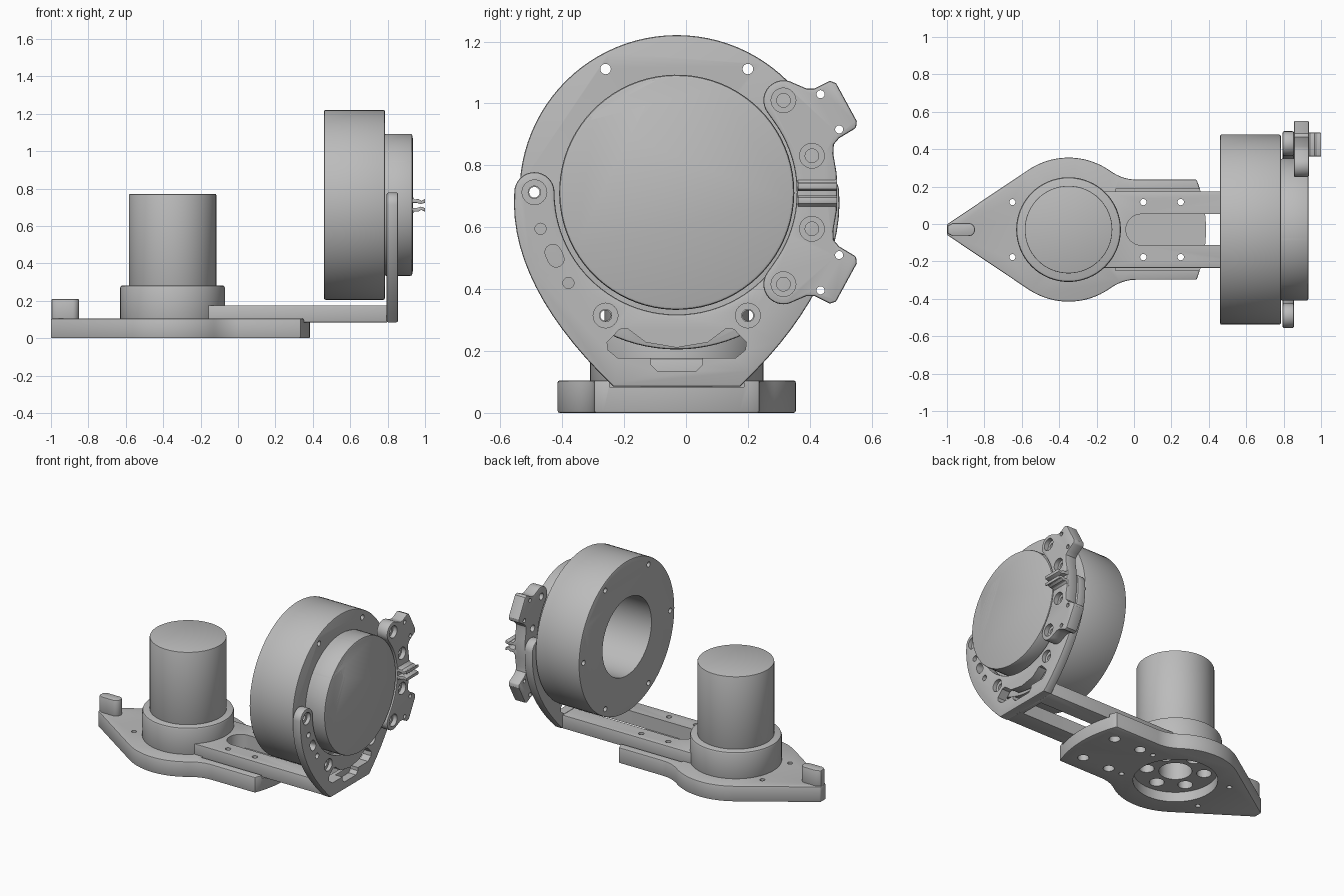
import bpy, bmesh
from math import radians, cos, sin, asin, degrees, pi

cube = bpy.data.objects.get("Cube")
if cube:
    bpy.data.objects.remove(cube, do_unlink=True)

grey = bpy.data.materials.new("machined grey")
grey.use_nodes = True
COLOUR = (0.5, 0.5, 0.5, 1)
grey.diffuse_color = COLOUR
grey.node_tree.nodes["Principled BSDF"].inputs["Base Color"].default_value = COLOUR

YC = -0.03            # shared centre line
PX = -0.35            # upright cylinder position
ZC = 0.713            # ring axis height


def arc(cx, cy, r, a, b, n=16):
    return [(cx + r * cos(radians(a + (b - a) * i / n)),
             cy + r * sin(radians(a + (b - a) * i / n))) for i in range(n + 1)]


def bezier(p, q, s, n=10):
    return [tuple((1 - t) ** 2 * p[k] + 2 * t * (1 - t) * q[k] + t * t * s[k] for k in (0, 1))
            for t in (i / n for i in range(n + 1))]


def flip_u(pts):
    return pts + [(-u, v) for u, v in reversed(pts)]


def flip_v(pts):
    return pts + [(u, -v) for u, v in reversed(pts)]


def shift(pts, du, dv):
    return [(u + du, v + dv) for u, v in pts]


def box(u0, u1, v0, v1):
    return [(u0, v0), (u1, v0), (u1, v1), (u0, v1)]


def prism(name, pts, axis, lo, hi, bevel=0.0):
    """Extrude a closed outline along an axis from lo to hi."""
    clean = []
    for p in pts:
        if not clean or abs(p[0] - clean[-1][0]) + abs(p[1] - clean[-1][1]) > 1e-3:
            clean.append(p)
    if abs(clean[0][0] - clean[-1][0]) + abs(clean[0][1] - clean[-1][1]) < 1e-3:
        clean.pop()
    place = {"x": lambda u, v, w: (w, u, v),
             "y": lambda u, v, w: (u, w, v),
             "z": lambda u, v, w: (u, v, w)}[axis]
    bm = bmesh.new()
    rings = [[bm.verts.new(place(u, v, w)) for u, v in clean] for w in (lo, hi)]
    n = len(clean)
    bm.faces.new(rings[0])
    bm.faces.new(rings[1])
    for i in range(n):
        j = (i + 1) % n
        bm.faces.new((rings[0][i], rings[0][j], rings[1][j], rings[1][i]))
    bmesh.ops.recalc_face_normals(bm, faces=bm.faces)
    mesh = bpy.data.meshes.new(name)
    bm.to_mesh(mesh)
    bm.free()
    mesh.materials.append(grey)
    obj = bpy.data.objects.new(name, mesh)
    bpy.context.collection.objects.link(obj)
    if bevel:
        mod = obj.modifiers.new("edge", "BEVEL")
        mod.width, mod.segments = bevel, 2
        mod.limit_method, mod.angle_limit = "ANGLE", radians(50)
        mod.use_clamp_overlap = False
    return obj


def disc(name, u, v, r, axis, lo, hi, bevel=0.0, n=64):
    return prism(name, arc(u, v, r, 0, 360, n), axis, lo, hi, bevel)


def hole(u, v, r, axis, lo, hi):
    return disc("cutter", u, v, r, axis, lo, hi, n=24)


def finish(obj, cutters=()):
    """Cut the holes, then shade curved walls smooth."""
    for c in cutters:
        c.hide_render = True
        mod = obj.modifiers.new("cut", "BOOLEAN")
        mod.operation, mod.object, mod.solver = "DIFFERENCE", c, "EXACT"
    bpy.ops.object.select_all(action="DESELECT")
    obj.select_set(True)
    bpy.context.view_layer.objects.active = obj
    bpy.ops.object.convert(target="MESH")
    for c in cutters:
        bpy.data.objects.remove(c, do_unlink=True)
    bpy.ops.object.shade_smooth_by_angle(angle=radians(30))


def hub_cutters():
    cuts = [hole(PX, YC, 0.10, "z", -0.1, 0.2)]
    for k in range(6):
        a = radians(30 + 60 * k)
        cuts.append(hole(PX + 0.175 * cos(a), YC + 0.175 * sin(a), 0.045, "z", -0.1, 0.16))
    return cuts


def tail_holes(r, lo, hi):
    return [hole(x, YC + s * 0.147, r, "z", lo, hi) for x in (0.05, 0.25) for s in (-1, 1)]


# Base plate: pointed nose, round middle, straight tail
half = [(-0.65, 0.028)] + arc(0, 0, 0.385, 123.7, 55, 24)
half += bezier(half[-1], (0.288, 0.268), (0.36, 0.268))
half += arc(0, 0, 0.735, degrees(asin(0.268 / 0.735)), 0, 8)
base = prism("base_plate", shift(flip_v(half), PX, YC), "z", 0, 0.105, 0.007)
cuts = hub_cutters() + tail_holes(0.034, -0.1, 0.06) + tail_holes(0.017, 0, 0.2)
cuts += [hole(x, YC + s * 0.147, 0.016, "z", -0.1, 0.2) for x in (-0.65, -0.05) for s in (-1, 1)]
cuts.append(disc("cutter", PX, YC, 0.255, "z", -0.1, 0.065))
cuts.append(prism("cutter", box(-0.1, 0.5, YC - 0.218, YC + 0.218), "z", 0.084, 0.3))
finish(base, cuts)

# Nose post
post = [(-0.997, YC - 0.02), (-0.97, YC - 0.035)] + arc(-0.885, YC, 0.035, -90, 90, 12)
post += [(-0.97, YC + 0.035), (-0.997, YC + 0.02)]
finish(prism("nose_post", post, "z", 0.09, 0.21, 0.007))

# Collar and upright cylinder
finish(disc("collar", PX, YC, 0.28, "z", 0.08, 0.283, 0.014), hub_cutters())
finish(disc("upright_cylinder", PX, YC, 0.234, "z", 0.27, 0.77, 0.004))

# Slotted arm
arm = prism("slotted_arm", box(PX + 0.185, 0.8, YC - 0.204, YC + 0.204), "z", 0.085, 0.175, 0.004)
slot = arc(0.04, YC, 0.083, 90, 270) + [(0.775, YC - 0.083), (0.775, YC + 0.083)]
finish(arm, [prism("cutter", slot, "z", 0, 0.3)] + tail_holes(0.017, 0, 0.3))

# Ring body with bore and six bolt holes
ring = disc("ring_body", YC, ZC, 0.508, "x", 0.46, 0.785, 0.008, 96)
bolts = [(YC + 0.46 * cos(k * pi / 3), ZC + 0.46 * sin(k * pi / 3)) for k in range(6)]
cuts = [disc("cutter", YC, ZC, 0.26, "x", 0.3, 0.9)]
cuts += [hole(u, v, 0.017, "x", 0.3, 0.9) for u, v in bolts]
finish(ring, cuts)

# Round face cap with one flat
cap = arc(YC, ZC, 0.38, 146, -265.5, 90)
finish(prism("face_cap", cap, "x", 0.783, 0.932, 0.01))

# Upright bracket cradling the ring
half = bezier((-0.205, -0.628), (-0.545, -0.30), (-0.525, 0), 14)
half += arc(-0.46, 0, 0.065, 180, 0) + arc(0, 0, 0.395, 180, 270, 24)
bracket = prism("upright_bracket", shift(flip_u(half), YC, ZC), "x", 0.795, 0.855, 0.007)
cuts = []
for u, v in bolts[3:] + bolts[:1]:
    cuts += [hole(u, v, 0.04, "x", 0.83, 0.9), hole(u, v, 0.02, "x", 0.7, 0.9)]
cuts += [hole(-0.47, 0.595, 0.018, "x", 0.7, 0.9), hole(-0.38, 0.42, 0.018, "x", 0.7, 0.9)]
capsule = arc(0, 0.012, 0.026, 0, 180, 8) + arc(0, -0.012, 0.026, 180, 360, 8)
tilt = radians(25)
capsule = [(u * cos(tilt) - v * sin(tilt), u * sin(tilt) + v * cos(tilt)) for u, v in capsule]
cuts.append(prism("cutter", shift(capsule, -0.425, 0.508), "x", 0.7, 0.9))
window = [(-0.19, -0.536), (-0.222, -0.51), (-0.225, -0.485), (-0.185, -0.443),
          (-0.16, -0.44), (-0.1, -0.485), (0, -0.502)]
cuts.append(prism("cutter", shift(flip_u(window), YC, ZC), "x", 0.7, 0.9))
notch = [(-0.083, 0.19), (-0.083, 0.155), (-0.062, 0.135)]
cuts.append(prism("cutter", shift(flip_u(notch), YC, 0), "x", 0.7, 0.9))
finish(bracket, cuts)

# Side clamp, symmetric above and below the ring axis
half = arc(0, 0, 0.388, 0, 36, 12) + arc(0.345, 0.297, 0.065, 215, 60, 16)
half += [(0.42, 0.335), (0.445, 0.335), (0.495, 0.36), (0.515, 0.353), (0.582, 0.23),
         (0.58, 0.208), (0.525, 0.175), (0.508, 0.155), (0.506, 0.125), (0.517, 0.06), (0.518, 0)]
clamp = prism("side_clamp", shift(flip_v(half), YC, ZC), "x", 0.855, 0.935, 0.007)
cuts = []
for s in (-1, 1):
    for u, v in ((0.345, 0.297), (0.437, 0.118)):
        cuts += [hole(u + YC, ZC + s * v, 0.04, "x", 0.905, 1),
                 hole(u + YC, ZC + s * v, 0.022, "x", 0.7, 1)]
    for u, v in ((0.465, 0.317), (0.525, 0.203)):
        cuts.append(hole(u + YC, ZC + s * v, 0.013, "x", 0.7, 1))
finish(clamp, cuts)

# Pair of spring prongs on the clamp
prong = [(0.92, 0.06), (0.945, 0.032), (0.965, 0.034), (0.98, 0.024), (1, 0.034),
         (1, 0.014), (0.975, 0.007), (0.955, 0.014), (0.92, 0.014)]
for name, s in (("upper_prong", 1), ("lower_prong", -1)):
    pts = [(x, ZC - 0.003 + s * z) for x, z in prong]
    finish(prism(name, pts, "y", 0.362, 0.488, 0.002))
